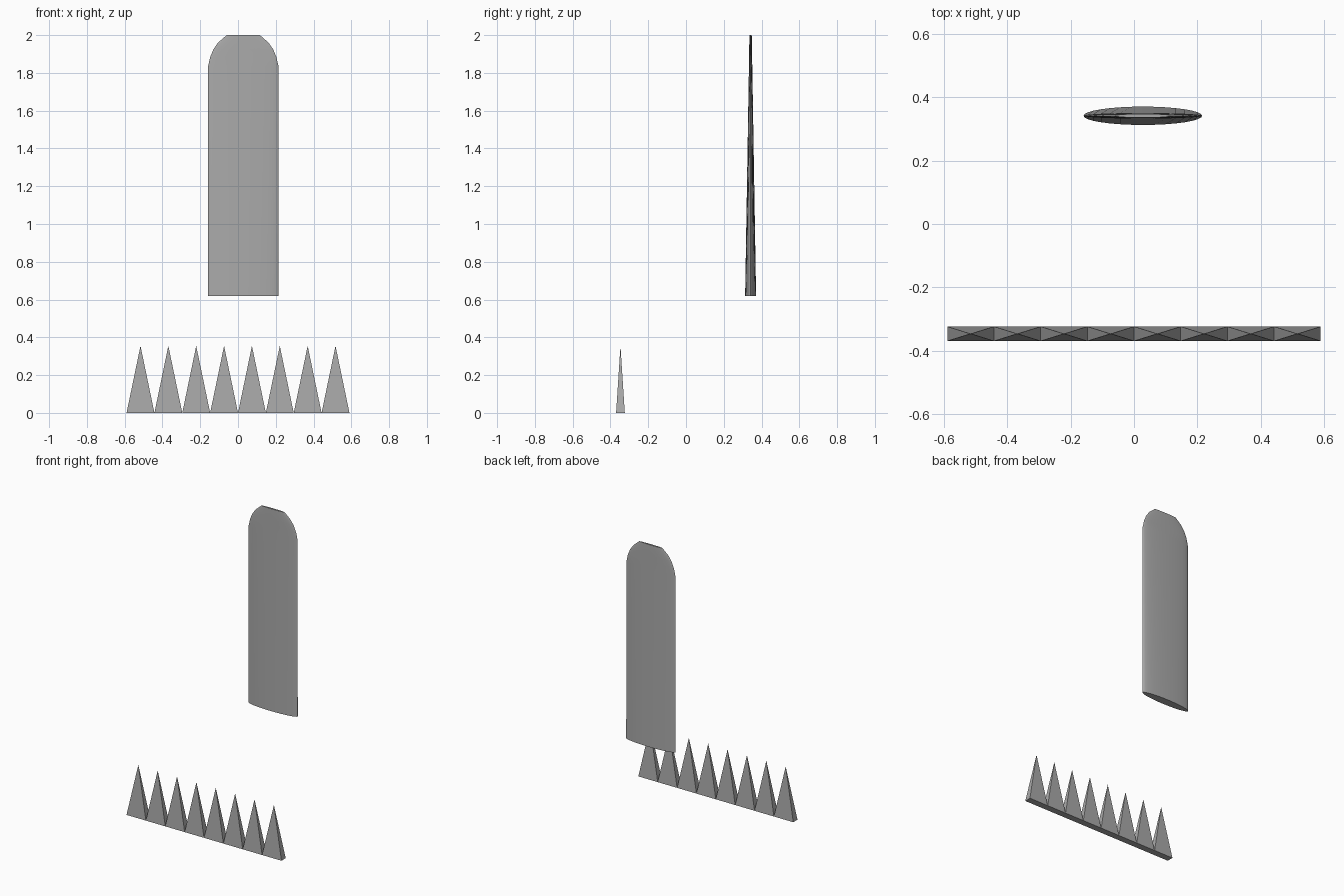
import bpy, bmesh, math

if "Cube" in bpy.data.objects:
    bpy.data.objects.remove(bpy.data.objects["Cube"])

# Shared grey metal
metal = bpy.data.materials.new("grey_metal")
metal.diffuse_color = (0.4, 0.4, 0.4, 1)
metal.use_nodes = True
metal.node_tree.nodes["Principled BSDF"].inputs["Base Color"].default_value = metal.diffuse_color


def make_object(name, bm):
    bmesh.ops.recalc_face_normals(bm, faces=bm.faces)
    mesh = bpy.data.meshes.new(name)
    bm.to_mesh(mesh)
    bm.free()
    mesh.materials.append(metal)
    obj = bpy.data.objects.new(name, mesh)
    bpy.context.collection.objects.link(obj)
    return obj


# Blade: elliptical sections lofted upwards, thinning and rounding at the tip
CX, CY, SIDES = 0.028, 0.342, 32
sections = [(0.62, 0.1875, 0.029), (1.83, 0.1875, 0.009), (1.885, 0.175, 0.008),
            (1.925, 0.158, 0.0075), (1.96, 0.134, 0.007), (2.0, 0.088, 0.006)]
bm = bmesh.new()
rings = []
for z, half_width, half_depth in sections:
    angles = [2 * math.pi * i / SIDES for i in range(SIDES)]
    rings.append([bm.verts.new((CX + half_width * math.cos(a),
                                CY + half_depth * math.sin(a), z)) for a in angles])
for low, high in zip(rings, rings[1:]):
    for i in range(SIDES):
        j = (i + 1) % SIDES
        bm.faces.new((low[i], low[j], high[j], high[i]))
bm.faces.new(rings[0])
bm.faces.new(rings[-1])
blade = make_object("blade", bm)
bpy.context.view_layer.objects.active = blade
blade.select_set(True)
bpy.ops.object.shade_smooth_by_angle(angle=math.radians(40))

# Row of spikes: eight four-sided pyramids side by side
COUNT, HALF, DEPTH, SPIKE_Y = 8, 0.59 / 8, 0.023, -0.347
bm = bmesh.new()
for n in range(COUNT):
    x = (2 * n + 1 - COUNT) * HALF
    base = [bm.verts.new((x + sx * HALF, SPIKE_Y + sy * DEPTH, 0))
            for sx, sy in ((-1, -1), (1, -1), (1, 1), (-1, 1))]
    tip = bm.verts.new((x, SPIKE_Y, 0.355))
    bm.faces.new(base)
    for i in range(4):
        bm.faces.new((base[i], base[(i + 1) % 4], tip))
make_object("spike_row", bm)
